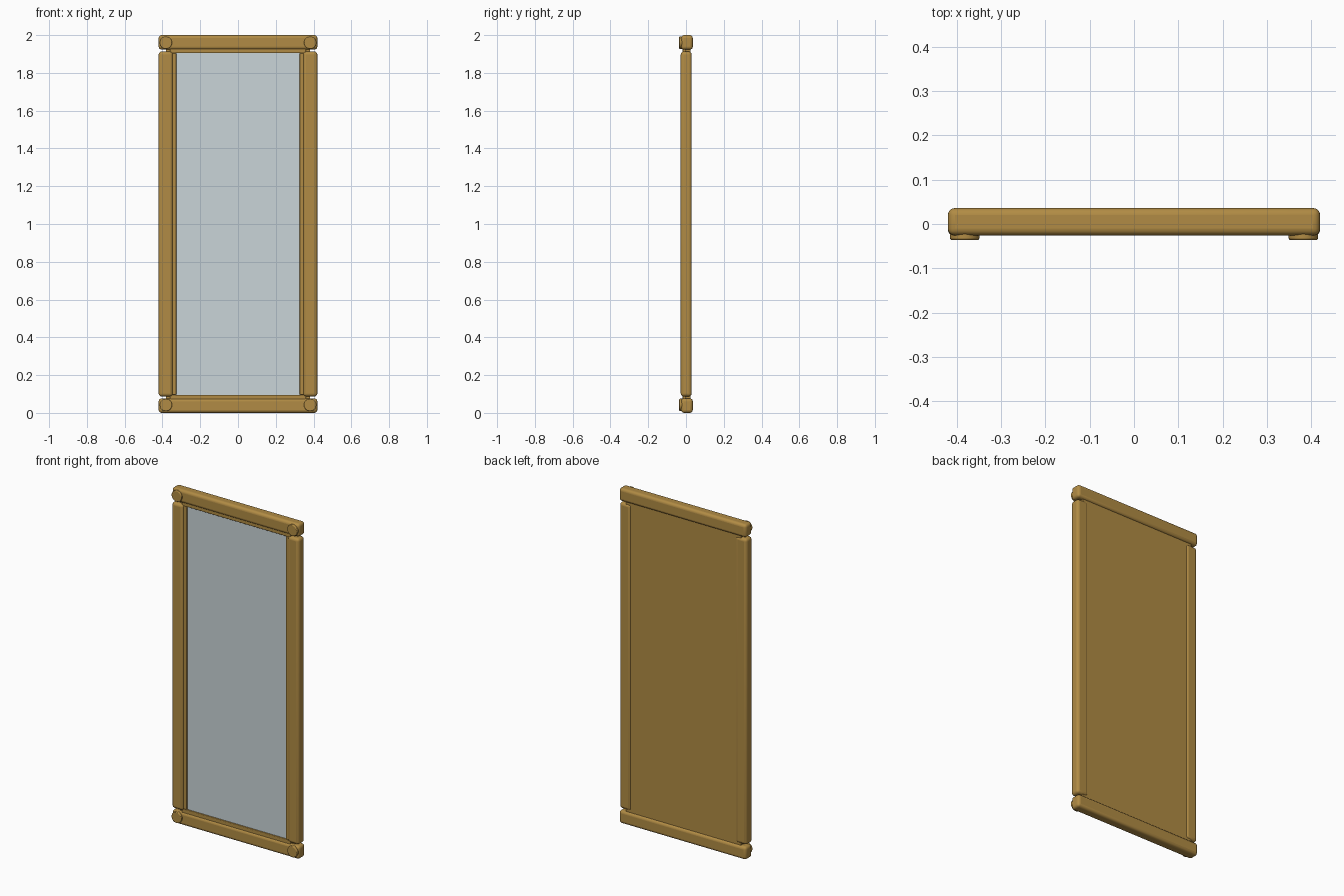
import bpy
import math

if "Cube" in bpy.data.objects:
    bpy.data.objects.remove(bpy.data.objects["Cube"])


def material(name, color):
    mat = bpy.data.materials.new(name)
    mat.use_nodes = True
    mat.diffuse_color = color
    mat.node_tree.nodes["Principled BSDF"].inputs["Base Color"].default_value = color
    return mat


GOLD = material("antique gold", (0.44, 0.26, 0.058, 1))
SILVER = material("mirror silver", (0.59, 0.66, 0.69, 1))


def finish(obj, name, mat, bevel, segments=4):
    obj.name = name
    obj.data.materials.append(mat)
    if bevel:
        mod = obj.modifiers.new("Rounded edges", 'BEVEL')
        mod.width = bevel
        mod.segments = segments
        mod.limit_method = 'ANGLE'
    bpy.ops.object.shade_smooth_by_angle(angle=math.radians(35))
    return obj


def box(name, x, y, z, mat=GOLD, bevel=0.0):
    """Box from (low, high) ranges on each axis."""
    ranges = (x, y, z)
    bpy.ops.mesh.primitive_cube_add(size=1, location=[(a + b) / 2 for a, b in ranges])
    obj = bpy.context.object
    obj.scale = [b - a for a, b in ranges]
    bpy.ops.object.transform_apply(location=False, rotation=False, scale=True)
    return finish(obj, name, mat, bevel)


# Top and bottom rails
for name, z in (("bottom_rail", (0, 0.077)), ("top_rail", (1.923, 2))):
    box(name, (-0.42, 0.42), (-0.026, 0.036), z, bevel=0.016)

# Side stiles, set between the rails with a narrow gap
for name, x in (("right_stile", (-0.42, -0.345)), ("left_stile", (0.345, 0.42))):
    box(name, x, (-0.028, 0.03), (0.087, 1.913), bevel=0.016)

# Backing panel and mirror
box("backing_panel", (-0.38, 0.38), (-0.006, 0.024), (0.04, 1.96))
box("mirror", (-0.335, 0.335), (-0.009, -0.005), (0.085, 1.915), SILVER)

# Inner lip around the mirror
for name, x in (("right_lip", (-0.36, -0.326)), ("left_lip", (0.326, 0.36))):
    box(name, x, (-0.018, 0), (0.096, 1.904), bevel=0.004)
for name, z in (("bottom_lip", (0.06, 0.096)), ("top_lip", (1.904, 1.94))):
    box(name, (-0.36, 0.36), (-0.018, 0), z, bevel=0.004)

# Round corner studs
for side, x in (("right", -0.382), ("left", 0.382)):
    for level, z in (("bottom", 0.042), ("top", 1.96)):
        bpy.ops.mesh.primitive_cylinder_add(vertices=32, radius=0.033, depth=0.02,
                                            location=(x, -0.026, z),
                                            rotation=(math.pi / 2, 0, 0))
        finish(bpy.context.object, f"{level}_{side}_stud", GOLD, 0.004, 3)
